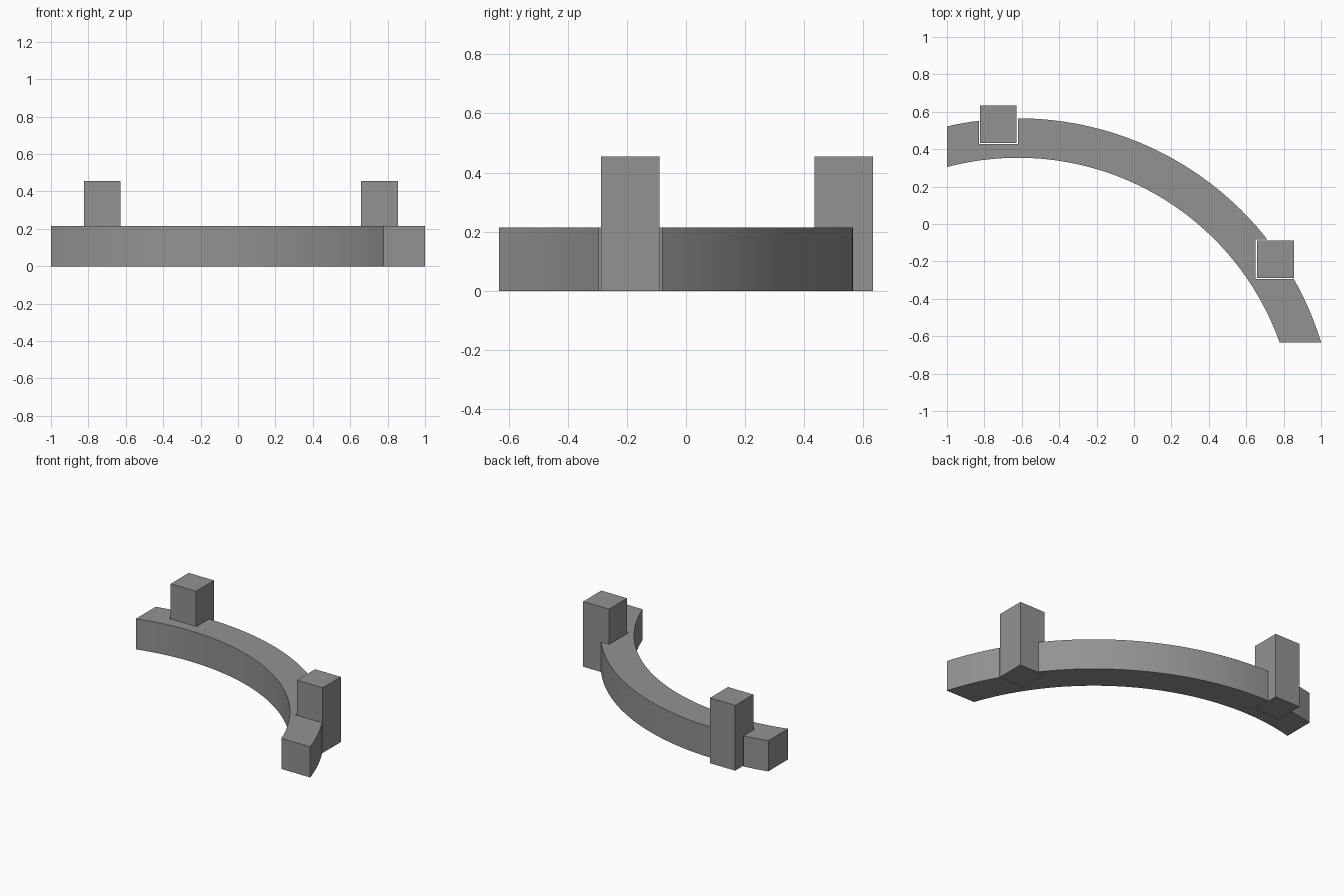
import bpy, bmesh, math

if "Cube" in bpy.data.objects:
    bpy.data.objects.remove(bpy.data.objects["Cube"])

CX, CY = -0.62, -1.13          # centre of the curved rail
R_OUT, R_IN = 1.695, 1.484
Y_END, RAIL_H, POST_H = -0.633, 0.214, 0.455
GAP = 0.007                    # clearance between post and notch
POSTS = {"left_post": (-0.823, -0.628, 0.434, 0.633),
         "right_post": (0.657, 0.855, -0.288, -0.089)}

grey = bpy.data.materials.new("mid grey")
grey.diffuse_color = (0.29, 0.29, 0.29, 1)
grey.use_nodes = True
grey.node_tree.nodes["Principled BSDF"].inputs["Base Color"].default_value = grey.diffuse_color


def prism(name, outline, height):
    """Extrude a flat outline up from the ground."""
    bm = bmesh.new()
    base = bm.faces.new([bm.verts.new((x, y, 0)) for x, y in outline])
    top = bmesh.ops.extrude_face_region(bm, geom=[base])["geom"]
    bmesh.ops.translate(bm, vec=(0, 0, height),
                        verts=[v for v in top if isinstance(v, bmesh.types.BMVert)])
    bmesh.ops.recalc_face_normals(bm, faces=bm.faces)
    mesh = bpy.data.meshes.new(name)
    bm.to_mesh(mesh)
    bm.free()
    mesh.materials.append(grey)
    ob = bpy.data.objects.new(name, mesh)
    bpy.context.collection.objects.link(ob)
    return ob


def at_x(r, x):
    return math.acos((x - CX) / r)


def at_y(r, y):
    return math.asin((y - CY) / r)


def arc(r, a, b):
    n = max(2, round(abs(b - a) / 0.025))
    return [(CX + r * math.cos(a + (b - a) * i / n),
             CY + r * math.sin(a + (b - a) * i / n)) for i in range(n + 1)]


# Posts
for name, (x0, x1, y0, y1) in POSTS.items():
    prism(name, [(x0, y0), (x1, y0), (x1, y1), (x0, y1)], POST_H)

# Curved rail, its outer edge notched around both posts
lx0, lx1, ly0, _ = POSTS["left_post"]
rx0, _, ry0, ry1 = POSTS["right_post"]
lx0, lx1, ly0 = lx0 - GAP, lx1 + GAP, ly0 - GAP
rx0, ry0, ry1 = rx0 - GAP, ry0 - GAP, ry1 + GAP
outline = (arc(R_OUT, at_x(R_OUT, -1), at_x(R_OUT, lx0))
           + [(lx0, ly0), (lx1, ly0)]
           + arc(R_OUT, at_x(R_OUT, lx1), at_y(R_OUT, ry1))
           + [(rx0, ry1), (rx0, ry0)]
           + arc(R_OUT, at_y(R_OUT, ry0), at_y(R_OUT, Y_END))
           + arc(R_IN, at_y(R_IN, Y_END), at_x(R_IN, -1)))
rail = prism("curved_rail", outline, RAIL_H)
bpy.context.view_layer.objects.active = rail
rail.select_set(True)
bpy.ops.object.shade_smooth_by_angle(angle=math.radians(30))
